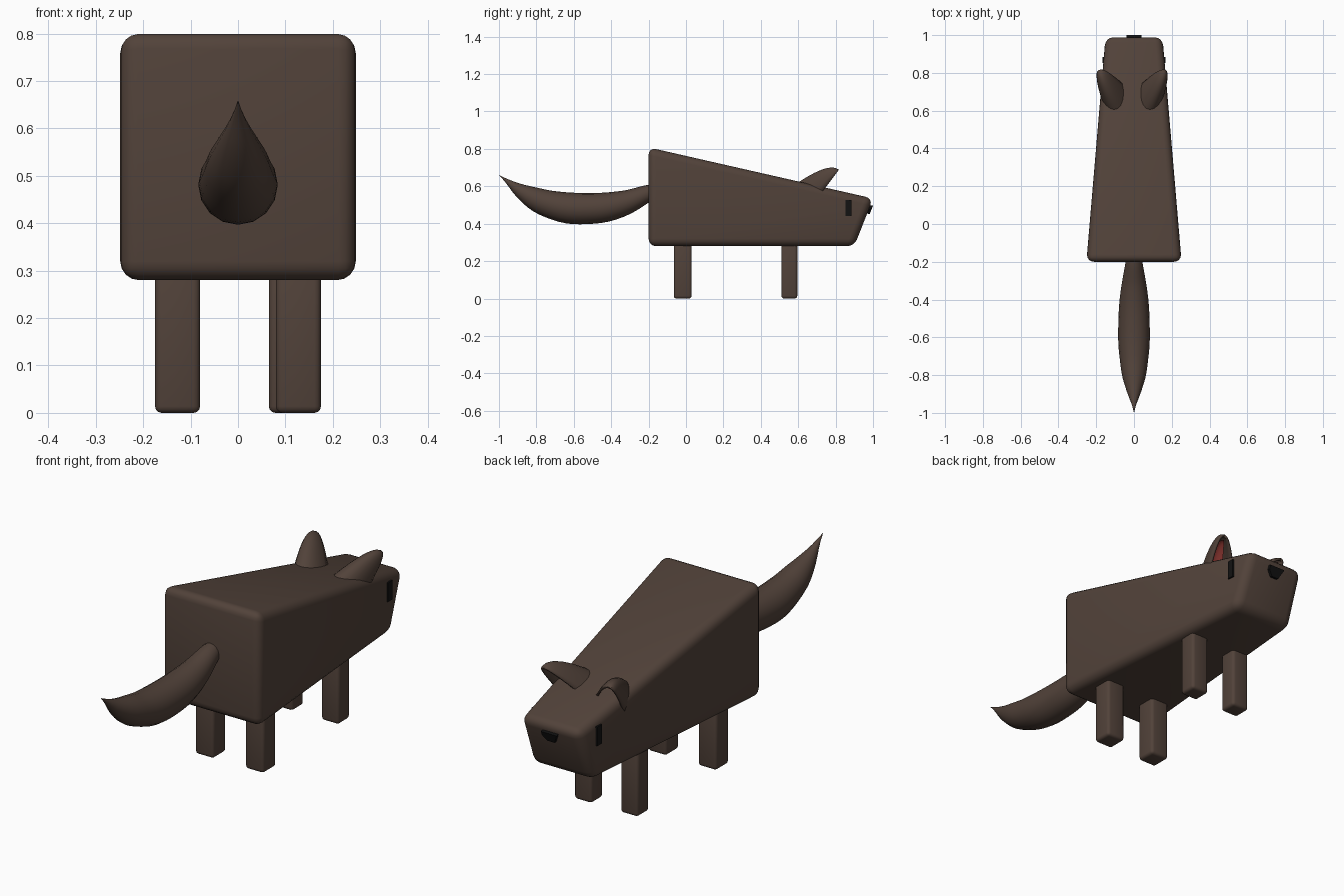
import bpy, bmesh, math
from mathutils import Vector

if "Cube" in bpy.data.objects:
    bpy.data.objects.remove(bpy.data.objects["Cube"])


def material(name, rgb):
    m = bpy.data.materials.new(name)
    m.diffuse_color = (*rgb, 1)
    m.use_nodes = True
    m.node_tree.nodes["Principled BSDF"].inputs["Base Color"].default_value = m.diffuse_color
    return m


FUR = material("brown_fur", (0.084, 0.055, 0.042))
BLACK = material("black", (0.006, 0.006, 0.006))
RED = material("ear_red", (0.42, 0.06, 0.05))


def add_mesh(name, verts, faces, mat, bevel=0, segments=4, smooth=True):
    me = bpy.data.meshes.new(name)
    me.from_pydata(verts, [], faces)
    bm = bmesh.new()
    bm.from_mesh(me)
    bmesh.ops.recalc_face_normals(bm, faces=bm.faces)
    if bevel:
        bmesh.ops.bevel(bm, geom=bm.edges[:], offset=bevel, segments=segments,
                        profile=0.5, affect='EDGES')
    bm.to_mesh(me)
    bm.free()
    me.materials.append(mat)
    ob = bpy.data.objects.new(name, me)
    bpy.context.collection.objects.link(ob)
    if smooth:
        for p in me.polygons:
            p.use_smooth = True
    return ob


def prism(name, bottom, top, mat, **kw):
    """Solid between two matching loops of points."""
    n = len(bottom)
    faces = [tuple(range(n)), tuple(range(n, 2 * n))]
    faces += [(i, (i + 1) % n, n + (i + 1) % n, n + i) for i in range(n)]
    return add_mesh(name, list(bottom) + list(top), faces, mat, **kw)


def box(name, x0, x1, y0, y1, z0, z1, mat, **kw):
    loop = [(x0, y0), (x1, y0), (x1, y1), (x0, y1)]
    return prism(name, [(x, y, z0) for x, y in loop], [(x, y, z1) for x, y in loop], mat, **kw)


# Body: wedge tapering toward the head
B, F = 0.252, 0.15
prism("body",
      [(-B, -0.2, 0.28), (B, -0.2, 0.28), (F + 0.008, 0.9, 0.28), (-F - 0.008, 0.9, 0.28)],
      [(-B, -0.2, 0.808), (B, -0.2, 0.808), (F, 1.0, 0.535), (-F, 1.0, 0.535)],
      FUR, bevel=0.04)

# Legs
for name, x0, x1, y0, y1 in [("hind_leg_right", 0.08, 0.175, -0.065, 0.03),
                             ("hind_leg_left", -0.175, -0.08, -0.065, 0.03),
                             ("fore_leg_right", 0.065, 0.155, 0.51, 0.595),
                             ("fore_leg_left", -0.17, -0.08, 0.51, 0.595)]:
    box(name, x0, x1, y0, y1, 0, 0.33, FUR, bevel=0.014, segments=3)

# Tail: swept round section with a pointed tip
path = [(-0.12, 0.60, 0.025), (-0.2, 0.565, 0.044), (-0.35, 0.505, 0.07), (-0.53, 0.481, 0.083),
        (-0.7, 0.497, 0.077), (-0.85, 0.555, 0.05), (-1.0, 0.66, 0.0)]
cu = bpy.data.curves.new("tail", 'CURVE')
cu.dimensions = '3D'
cu.bevel_depth = 1.0
cu.bevel_resolution = 6
cu.resolution_u = 5
cu.use_fill_caps = True
sp = cu.splines.new('BEZIER')
sp.radius_interpolation = 'CARDINAL'
sp.bezier_points.add(len(path) - 1)
for bp, (y, z, r) in zip(sp.bezier_points, path):
    bp.co = (0, y, z)
    bp.radius = r
    bp.handle_left_type = bp.handle_right_type = 'AUTO'
cu.materials.append(FUR)
bpy.context.collection.objects.link(bpy.data.objects.new("tail", cu))


def leaf(name, side, shift, scale, a0, a1, t1, mat):
    """Curved open shell that narrows to a point at the ear tip."""
    base, tip = Vector((0.09, 0.72, 0.56)), Vector((0.155, 0.815, 0.685))
    back = Vector((0.02, -0.8, 0.6))
    rows, cols = 12, 12
    verts = []
    for i in range(rows + 1):
        t = -0.25 + (t1 + 0.25) * (1 - (1 - i / rows) ** 1.5)
        r = scale * math.sqrt(max(0.0, (t1 - t) / t1)) + 0.004
        for j in range(cols + 1):
            a = math.radians(a0 + (a1 - a0) * j / cols)
            p = base.lerp(tip, t) + r * (Vector((0.068 * math.cos(a), 0, 0)) + back * 0.118 * math.sin(a))
            verts.append((side * p.x + shift, p.y, p.z))
    w = cols + 1
    faces = [(i * w + j, i * w + j + 1, (i + 1) * w + j + 1, (i + 1) * w + j)
             for i in range(rows) for j in range(cols)]
    return add_mesh(name, verts, faces, mat)


# Ears with red lining, eyes
for label, side, shift in [("right", 1, 0.0), ("left", -1, -0.02)]:
    ear = leaf("ear_" + label, side, shift, 1.0, 0, 180, 1.0, FUR)
    sol = ear.modifiers.new("thickness", 'SOLIDIFY')
    sol.thickness = 0.01
    sol.offset = 0
    leaf("ear_lining_" + label, side, shift, 0.78, 40, 140, 0.88, RED)
    xs = sorted((side * 0.14, side * 0.168))
    box("eye_" + label, xs[0], xs[1], 0.853, 0.885, 0.44, 0.528, BLACK, smooth=False)

# Nose: tapered plate on the sloping muzzle
outline = [(-0.04, 0.502), (0.04, 0.502), (0.04, 0.483), (0.018, 0.458), (-0.018, 0.458)]
prism("nose",
      [(x, 0.955 + (z - 0.48) * 0.4, z) for x, z in outline],
      [(x, 0.991 + (z - 0.48) * 0.4, z - 0.006) for x, z in outline],
      BLACK, smooth=False)

# Keep hard edges sharp on the smooth parts
bpy.ops.object.select_all(action='DESELECT')
for ob in bpy.context.scene.objects:
    if ob.type == 'MESH' and not ob.name.startswith(("eye", "nose")):
        ob.select_set(True)
        bpy.context.view_layer.objects.active = ob
bpy.ops.object.shade_smooth_by_angle(angle=math.radians(35))
